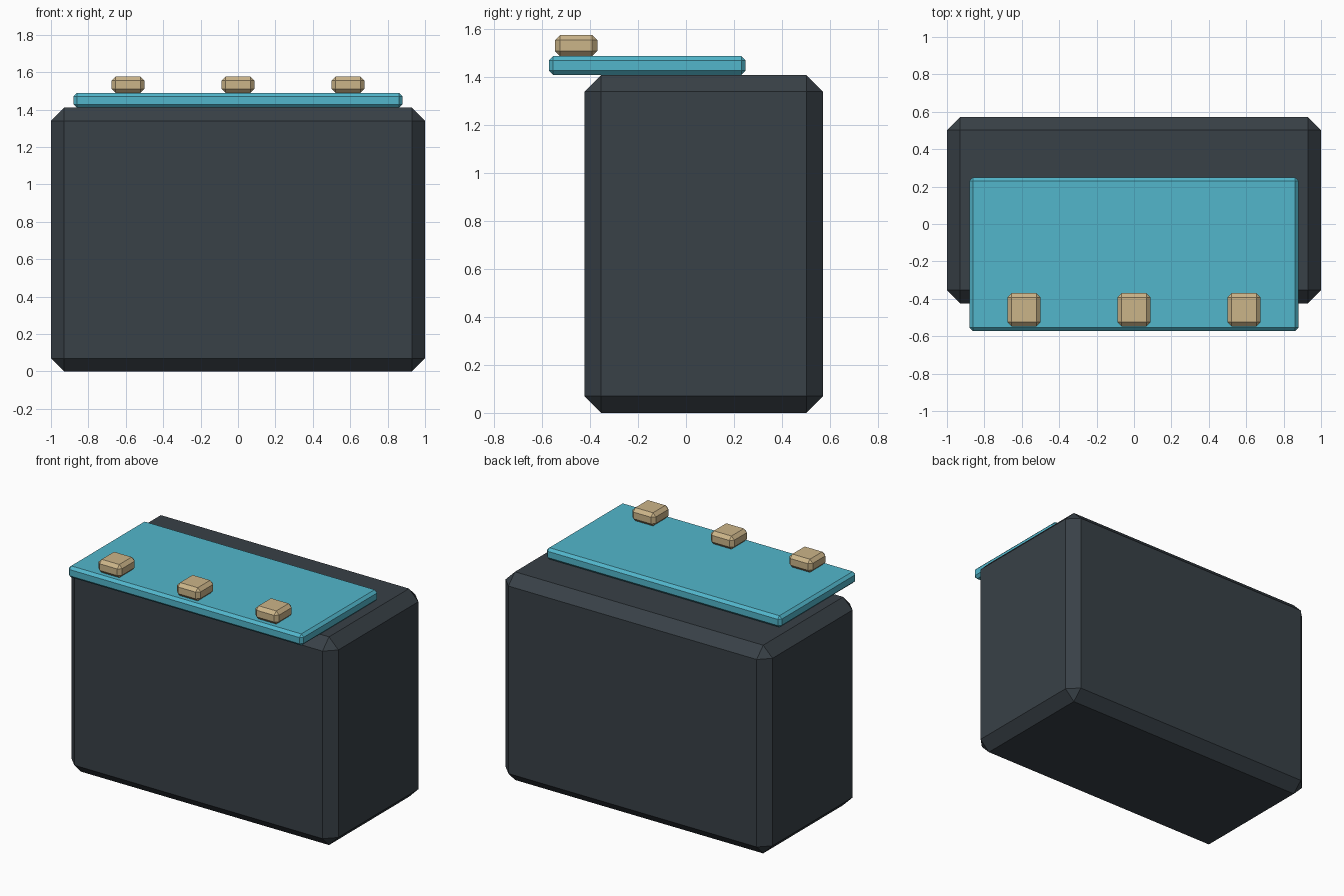
import bpy
import bmesh

if "Cube" in bpy.data.objects:
    bpy.data.objects.remove(bpy.data.objects["Cube"])


def material(name, rgb):
    m = bpy.data.materials.new(name)
    m.diffuse_color = (*rgb, 1)
    m.use_nodes = True
    m.node_tree.nodes["Principled BSDF"].inputs["Base Color"].default_value = m.diffuse_color
    return m


def chamfered_box(name, x, y, z, chamfer, mat):
    """Box spanning the (min, max) ranges, every edge cut by one flat chamfer."""
    bm = bmesh.new()
    bmesh.ops.create_cube(bm, size=1)
    spans = (x, y, z)
    for v in bm.verts:
        v.co = [(lo + hi) / 2 + c * (hi - lo) for c, (lo, hi) in zip(v.co, spans)]
    bmesh.ops.bevel(bm, geom=bm.edges[:], offset=chamfer, offset_type='OFFSET',
                    segments=1, profile=0.5, affect='EDGES')
    mesh = bpy.data.meshes.new(name)
    bm.to_mesh(mesh)
    bm.free()
    mesh.materials.append(mat)
    obj = bpy.data.objects.new(name, mesh)
    bpy.context.collection.objects.link(obj)
    return obj


dark = material("dark_casing", (0.04, 0.052, 0.063))
teal = material("teal_panel", (0.085, 0.47, 0.6))
tan = material("tan_button", (0.6, 0.46, 0.25))

# Main cabinet
chamfered_box("cabinet", (-1, 1), (-0.424, 0.572), (0, 1.41), 0.07, dark)

# Top panel overhanging the front
chamfered_box("top_panel", (-0.88, 0.88), (-0.572, 0.249), (1.41, 1.488), 0.018, teal)

# Row of buttons along the panel's front edge
for i, cx in enumerate((-0.588, 0, 0.588)):
    chamfered_box(f"button_{i + 1}", (cx - 0.088, cx + 0.088), (-0.547, -0.37),
                  (1.488, 1.577), 0.022, tan)
